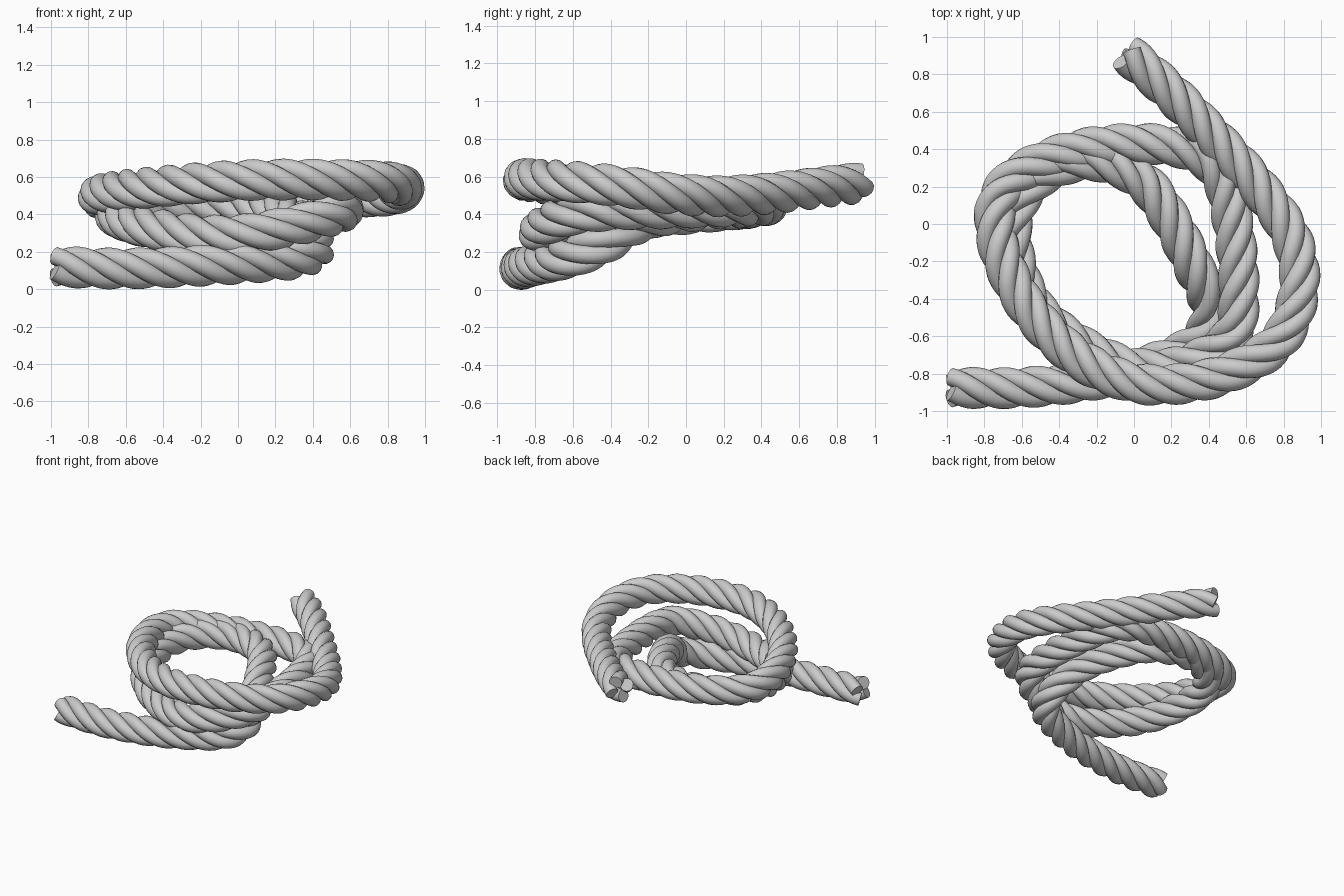
import bpy, math
from mathutils import Vector

if "Cube" in bpy.data.objects:
    bpy.data.objects.remove(bpy.data.objects["Cube"])

ROPE_R, STRANDS, PITCH, SIDES, STEP = 0.112, 4, 0.66, 14, 0.022
STRAND_R = ROPE_R / (1 + math.sqrt(2)) * 1.06
ORBIT = ROPE_R - STRAND_R

# centre line of the coiled rope, from the low end to the high end
PATH = [(-.98, -.875, .12), (-.6, -.875, .11), (-.2, -.83, .125), (.12, -.74, .145), (.34, -.63, .17),
        (.41, -.46, .23), (.32, -.23, .365), (.18, .05, .42), (.02, .25, .435), (-.25, .34, .435),
        (-.52, .24, .425), (-.65, .02, .405), (-.62, -.25, .375), (-.50, -.48, .335), (-.27, -.66, .295),
        (0, -.77, .29), (.28, -.75, .335), (.52, -.60, .40), (.56, -.35, .425), (.53, 0, .435),
        (.45, .28, .445), (.24, .41, .45), (-.15, .42, .45), (-.49, .335, .46), (-.71, .17, .48),
        (-.735, -.08, .505), (-.60, -.40, .53), (-.36, -.67, .555), (-.1, -.82, .575), (.15, -.86, .585),
        (.48, -.805, .585), (.77, -.63, .575), (.882, -.36, .55), (.845, -.08, .51), (.68, .18, .495),
        (.45, .44, .51), (.2, .70, .54), (-.035, .91, .565)]


def smooth_path(pts, step):
    """Catmull-Rom through the points, resampled at an even step."""
    p = [Vector(q) for q in pts]
    p = [2 * p[0] - p[1]] + p + [2 * p[-1] - p[-2]]
    fine = []
    for a, b, c, d in zip(p, p[1:], p[2:], p[3:]):
        for i in range(40):
            t = i / 40
            fine.append(0.5 * (2 * b + (c - a) * t + (2 * a - 5 * b + 4 * c - d) * t * t
                               + (3 * b - a - 3 * c + d) * t ** 3))
    fine.append(p[-2])
    out, acc = [fine[0]], 0
    for a, b in zip(fine, fine[1:]):
        acc += (b - a).length
        if acc >= step:
            out.append(b)
            acc -= step
    out[-1] = fine[-1]
    return out


def frames(pts):
    """Twist-free side and up directions along a path."""
    res, side = [], Vector((0, 0, 1))
    for i in range(len(pts)):
        t = (pts[min(i + 1, len(pts) - 1)] - pts[max(i - 1, 0)]).normalized()
        side = (side - t * side.dot(t)).normalized()
        res.append((side, t.cross(side)))
    return res


def ring(c, u, v, r, ang):
    return c + r * (math.cos(ang) * u + math.sin(ang) * v)


def tube(name, pts, r):
    verts = [ring(c, u, v, r, math.tau * k / SIDES)
             for c, (u, v) in zip(pts, frames(pts)) for k in range(SIDES)]
    faces = [(i * SIDES + k, i * SIDES + (k + 1) % SIDES,
              (i + 1) * SIDES + (k + 1) % SIDES, (i + 1) * SIDES + k)
             for i in range(len(pts) - 1) for k in range(SIDES)]
    faces.append(tuple(range(SIDES))[::-1])
    faces.append(tuple(range(len(verts) - SIDES, len(verts))))
    me = bpy.data.meshes.new(name)
    me.from_pydata(verts, [], faces)
    ob = bpy.data.objects.new(name, me)
    bpy.context.collection.objects.link(ob)
    ob.select_set(True)
    bpy.context.view_layer.objects.active = ob


# twisted strands
centre = smooth_path(PATH, STEP)
fr = frames(centre)
dist = [0]
for a, b in zip(centre, centre[1:]):
    dist.append(dist[-1] + (b - a).length)
for s in range(STRANDS):
    pts = [ring(c, u, v, ORBIT, math.tau * (d / PITCH + s / STRANDS) + 0.4)
           for c, (u, v), d in zip(centre, fr, dist)]
    tube(f"rope_strand_{s + 1}", pts, STRAND_R)
bpy.ops.object.shade_smooth_by_angle(angle=math.radians(50))
